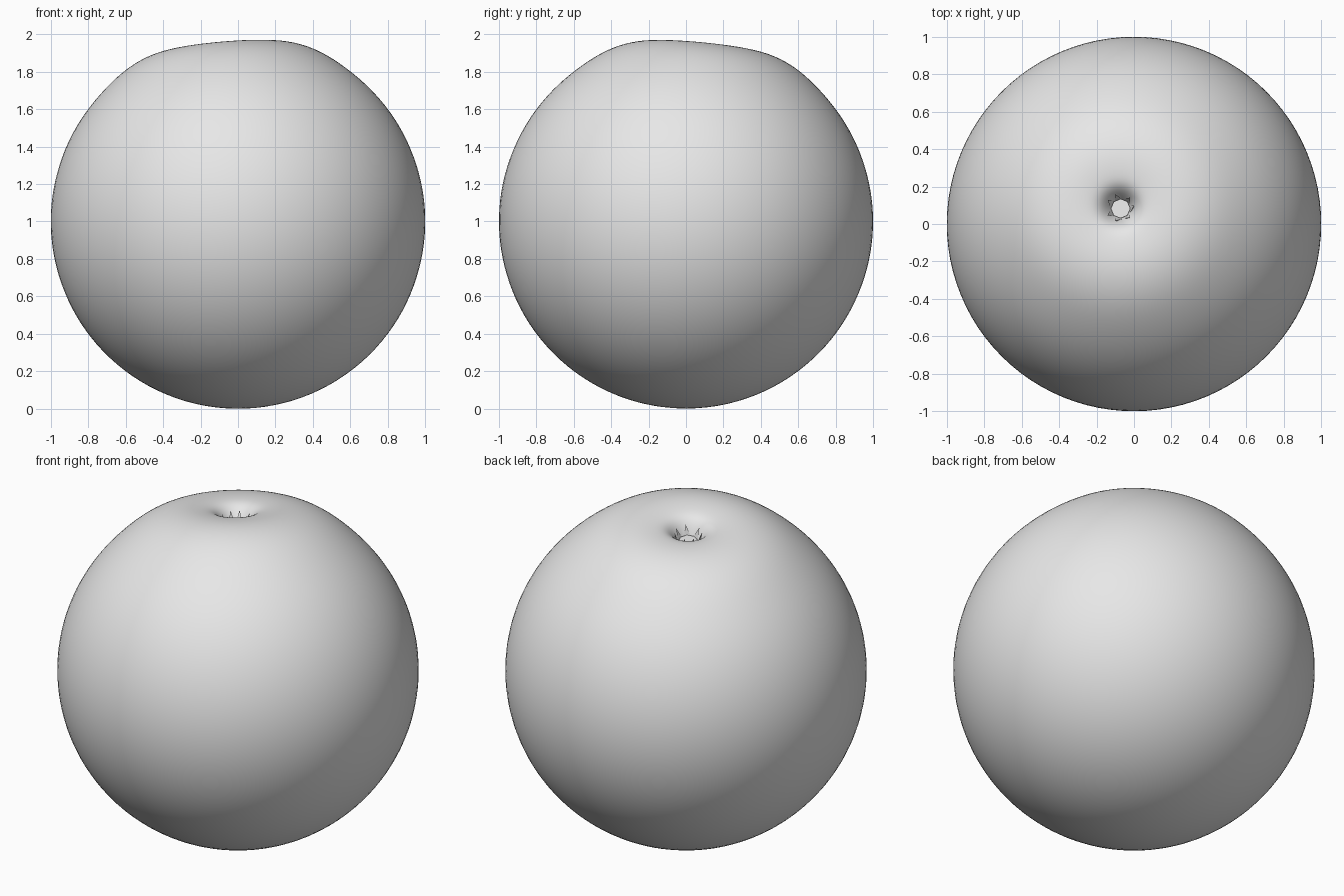
import bpy, bmesh, math
from mathutils import Matrix, Vector

if "Cube" in bpy.data.objects:
    bpy.data.objects.remove(bpy.data.objects["Cube"])

grey = bpy.data.materials.new("plain grey")
grey.diffuse_color = (0.8, 0.8, 0.8, 1)
grey.use_nodes = True
grey.node_tree.nodes["Principled BSDF"].inputs["Base Color"].default_value = grey.diffuse_color

# Fruit axis leans a little to the left and back
AXIS = Vector((-0.085, 0.098, 1)).normalized()
TILT = Matrix.Translation((0, 0, 1)) @ Vector((0, 0, 1)).rotation_difference(AXIS).to_matrix().to_4x4()


def finish(name, bm, smooth):
    bmesh.ops.transform(bm, matrix=TILT, verts=bm.verts)
    mesh = bpy.data.meshes.new(name)
    bm.to_mesh(mesh)
    bm.free()
    mesh.materials.append(grey)
    for p in mesh.polygons:
        p.use_smooth = smooth
    obj = bpy.data.objects.new(name, mesh)
    bpy.context.collection.objects.link(obj)
    return obj


def skin_point(t):
    """Round body with fuller shoulders and a stalk dimple at the pole."""
    r = 1 + 0.008 * math.exp(-((t - 0.5) / 0.18) ** 2)
    rho, z = r * math.sin(t), r * math.cos(t)
    if t < 1.2:
        z -= 0.08 * math.exp(-(rho / 0.24) ** 2) + 0.15 * math.exp(-(rho / 0.075) ** 2)
    return Vector((rho, 0, z))


# Fruit body: profile spun round the axis
bm = bmesh.new()
STEPS = 90
ring = [bm.verts.new(skin_point(math.pi * (i / STEPS) ** 1.6)) for i in range(STEPS + 1)]
edges = [bm.edges.new(pair) for pair in zip(ring, ring[1:])]
bmesh.ops.spin(bm, geom=ring + edges, cent=(0, 0, 0), axis=(0, 0, 1),
               angle=2 * math.pi, steps=96, use_merge=False)
bmesh.ops.remove_doubles(bm, verts=bm.verts, dist=1e-5)
bmesh.ops.recalc_face_normals(bm, faces=bm.faces)
finish("fruit_body", bm, True)

# Stalk button: low eight-sided disc at the bottom of the dimple
bm = bmesh.new()
bmesh.ops.create_cone(bm, cap_ends=True, segments=8, radius1=0.045, radius2=0.052,
                      depth=0.07, matrix=Matrix.Translation((0, 0, 0.815)))
finish("stalk_button", bm, False)

# Calyx: ring of small pointed leaves standing against the dimple wall
bm = bmesh.new()
for i in range(7):
    a = 2 * math.pi * i / 7

    def at(rho, da, z):
        return bm.verts.new((rho * math.cos(a + da), rho * math.sin(a + da), z))

    left, right = at(0.054, -0.4, 0.83), at(0.054, 0.4, 0.83)
    tip, back = at(0.077, 0.12 * (-1) ** i, 0.905), at(0.066, 0, 0.83)
    for tri in ((left, right, tip), (right, back, tip), (back, left, tip), (left, back, right)):
        bm.faces.new(tri)
bmesh.ops.recalc_face_normals(bm, faces=bm.faces)
finish("calyx_leaves", bm, False)
